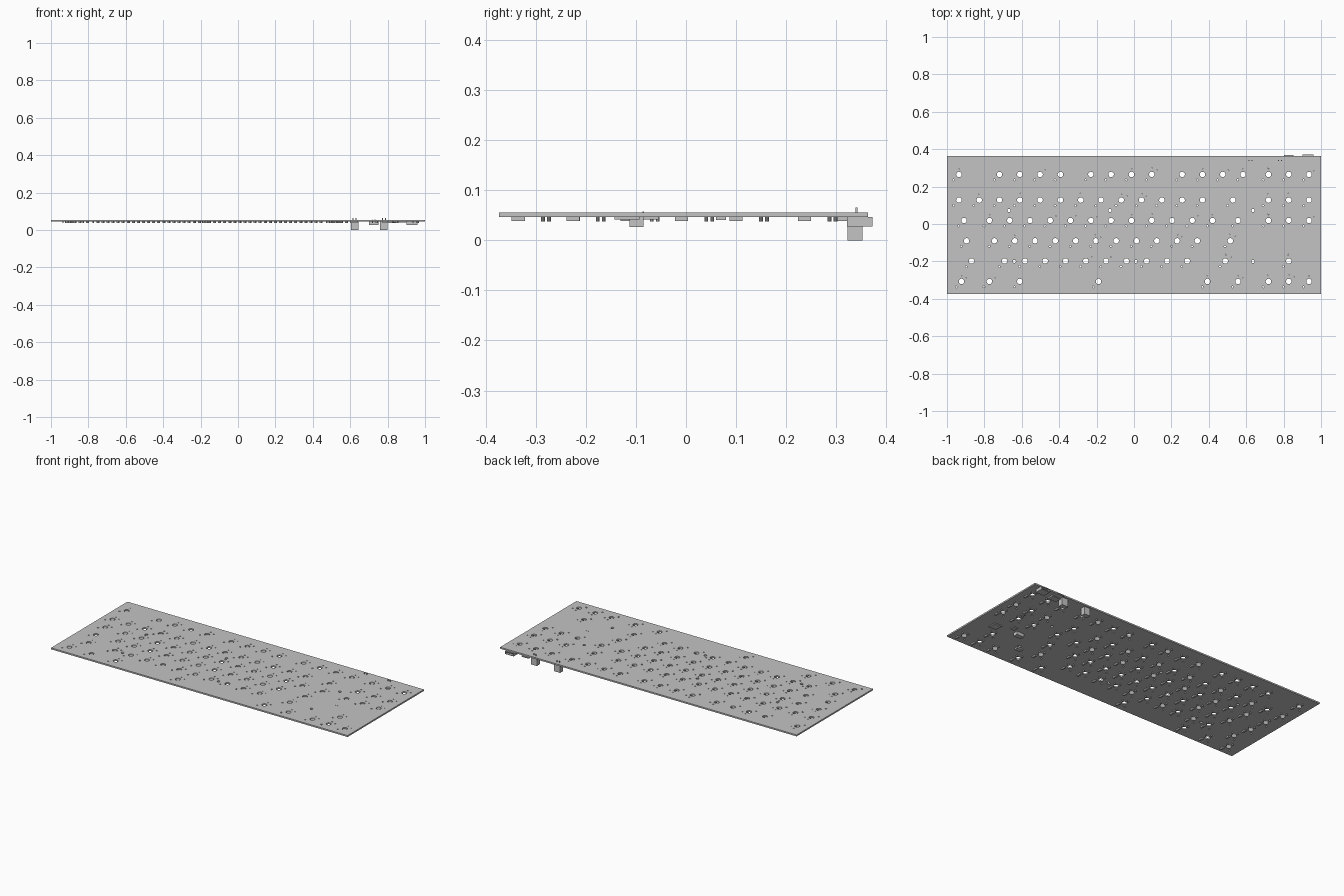
import bpy, bmesh
from mathutils import Matrix, Vector

old = bpy.data.objects.get("Cube")
if old:
    bpy.data.objects.remove(old, do_unlink=True)

grey = bpy.data.materials.new("board_grey")
grey.use_nodes = True
grey.diffuse_color = (0.55, 0.55, 0.55, 1)
grey.node_tree.nodes["Principled BSDF"].inputs["Base Color"].default_value = (0.55, 0.55, 0.55, 1)

TOP, BOTTOM = 0.055, 0.046
UNIT = 0.1085          # key pitch
LEFT = -0.936          # centre of the first key column


def add_box(bm, x0, x1, y0, y1, z0, z1):
    m = Matrix.Translation(((x0 + x1) / 2, (y0 + y1) / 2, (z0 + z1) / 2))
    bmesh.ops.create_cube(bm, size=1, matrix=m @ Matrix.Diagonal((x1 - x0, y1 - y0, z1 - z0, 1)))


def add_post(bm, x, y, r, z0, z1, sides):
    bmesh.ops.create_cone(bm, cap_ends=True, segments=sides, radius1=r, radius2=r,
                          depth=z1 - z0, matrix=Matrix.Translation((x, y, (z0 + z1) / 2)))


def finish(bm, name):
    mesh = bpy.data.meshes.new(name)
    bm.to_mesh(mesh)
    bm.free()
    ob = bpy.data.objects.new(name, mesh)
    bpy.context.collection.objects.link(ob)
    mesh.materials.append(grey)
    return ob


def box_part(name, *boxes):
    bm = bmesh.new()
    for b in boxes:
        add_box(bm, *b)
    return finish(bm, name)


def run(start, count):
    return [start + i for i in range(count)]


# Key layout: row height and column offsets in key units
nav = run(15.25, 3)
rows = [
    (0.265, [0] + run(2, 4) + run(6.5, 4) + run(11, 4) + nav),
    (0.128, run(0, 13) + [13.5] + nav),
    (0.019, [0.25] + run(1.5, 12) + [13.75] + nav),
    (-0.09, [0.375] + run(1.75, 11) + [13.375]),
    (-0.198, [0.625] + run(2.25, 10) + [13.125, 16.25]),
    (-0.307, [0.125, 1.5, 3, 6.875, 12.25, 13.75] + nav),
]
keys = [(LEFT + UNIT * c, y) for y, cols in rows for c in cols]

# Board with drilled holes
board = box_part("circuit_board", (-1, 1, -0.373, 0.363, BOTTOM, TOP))
drill = bmesh.new()
pins = bmesh.new()
diodes = bmesh.new()
for x, y in keys:
    add_post(drill, x, y, 0.0145, 0.03, 0.07, 24)
    add_post(drill, x - 0.0285, y - 0.0293, 0.0048, 0.03, 0.07, 12)
    for dx, dy in ((0, 0.0336), (0.0285, 0.0216)):
        add_post(drill, x + dx, y + dy, 0.0038, 0.03, 0.07, 10)
        add_post(pins, x + dx, y + dy, 0.0037, 0.037, 0.0525, 10)
    add_box(diodes, x + 0.016, x + 0.026, y - 0.041, y - 0.015, 0.038, BOTTOM)
for x, y in ((-0.668, 0.072), (-0.128, 0.072), (0.636, 0.072),
             (-0.64, -0.2), (0.01, -0.2), (0.636, -0.2)):
    add_post(drill, x, y, 0.0085, 0.03, 0.07, 16)
cutter = finish(drill, "hole_cutter")
cutter.hide_render = True
mod = board.modifiers.new("holes", "BOOLEAN")
mod.operation, mod.solver, mod.object = "DIFFERENCE", "EXACT", cutter
bpy.context.view_layer.objects.active = board
bpy.ops.object.modifier_apply(modifier=mod.name)
bpy.data.objects.remove(cutter, do_unlink=True)
finish(pins, "switch_pin_sockets")
finish(diodes, "diodes")

# Tall rear connectors with solder pins through the board
for i, x in enumerate((0.623, 0.78)):
    boxes = [(x - 0.02, x + 0.02, 0.323, 0.352, 0, BOTTOM)]
    boxes += [(x + s - 0.002, x + s + 0.002, 0.338, 0.342, 0.04, 0.065) for s in (-0.008, 0.008)]
    box_part(f"rear_connector_{i + 1}", *boxes)

# USB socket: hollow shell open to the rear, with tongue and mounting tabs
box_part("usb_socket",
         (0.902, 0.96, 0.322, 0.33, 0.028, BOTTOM),
         (0.902, 0.96, 0.322, 0.372, 0.028, 0.031),
         (0.902, 0.96, 0.322, 0.372, 0.043, BOTTOM),
         (0.902, 0.906, 0.322, 0.372, 0.028, BOTTOM),
         (0.956, 0.96, 0.322, 0.372, 0.028, BOTTOM),
         (0.914, 0.948, 0.33, 0.365, 0.0355, 0.0385))

# Slide switch on the rear edge
box_part("slide_switch",
         (0.80, 0.855, 0.30, 0.338, 0.038, BOTTOM),
         (0.803, 0.852, 0.338, 0.37, 0.040, BOTTOM))

# Components on the underside
box_part("battery_connector",
         (0.70, 0.75, -0.113, -0.085, 0.0265, BOTTOM),
         (0.717, 0.72, -0.087, -0.084, 0.04, 0.057),
         (0.731, 0.734, -0.087, -0.084, 0.04, 0.057))
box_part("controller_chip", (0.85, 0.90, -0.143, -0.093, 0.041, BOTTOM))
box_part("power_chip", (0.77, 0.80, -0.085, -0.055, 0.041, BOTTOM))
box_part("reset_button", (0.60, 0.64, -0.238, -0.212, 0.038, BOTTOM))
box_part("crystal", (0.83, 0.85, 0.06, 0.08, 0.040, BOTTOM))
